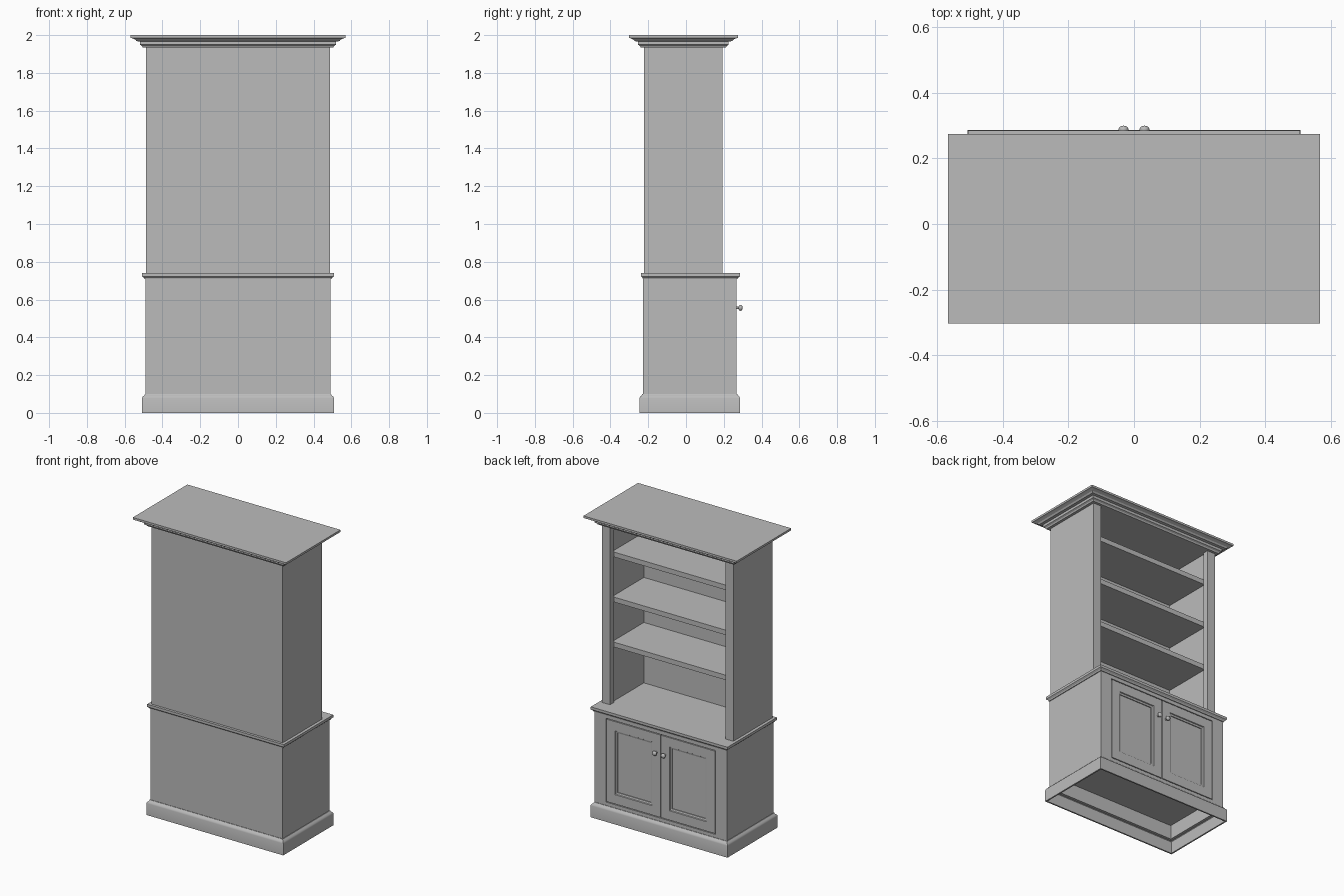
import bpy, bmesh, math
from mathutils import Matrix, Vector

cube = bpy.data.objects.get("Cube")
if cube:
    bpy.data.objects.remove(cube, do_unlink=True)

paint = bpy.data.materials.new("grey_paint")
paint.use_nodes = True
GREY = (0.5, 0.5, 0.5, 1)
paint.diffuse_color = GREY
paint.node_tree.nodes["Principled BSDF"].inputs["Base Color"].default_value = GREY


def finish(name, bm, smooth=None):
    """Turn a bmesh into a painted object."""
    bmesh.ops.recalc_face_normals(bm, faces=bm.faces)
    mesh = bpy.data.meshes.new(name)
    bm.to_mesh(mesh)
    bm.free()
    obj = bpy.data.objects.new(name, mesh)
    bpy.context.collection.objects.link(obj)
    mesh.materials.append(paint)
    if smooth:
        bpy.ops.object.select_all(action="DESELECT")
        obj.select_set(True)
        bpy.context.view_layer.objects.active = obj
        bpy.ops.object.shade_smooth_by_angle(angle=math.radians(smooth))
    return obj


def box(name, x0, x1, y0, y1, z0, z1):
    bm = bmesh.new()
    size = Vector((x1 - x0, y1 - y0, z1 - z0))
    mid = Vector((x0 + x1, y0 + y1, z0 + z1)) / 2
    bmesh.ops.create_cube(bm, size=1, matrix=Matrix.Translation(mid) @ Matrix.Diagonal(size).to_4x4())
    return finish(name, bm)


def loft(name, rect, profile, upright=True, closed=False, smooth=None):
    """Sweep (offset, level) points round a rectangle, along z or along y."""
    a0, a1, b0, b1 = rect
    bm = bmesh.new()
    rings = []
    for off, h in profile:
        corners = [(a0 - off, b0 - off), (a1 + off, b0 - off), (a1 + off, b1 + off), (a0 - off, b1 + off)]
        rings.append([bm.verts.new((a, b, h) if upright else (a, h, b)) for a, b in corners])
    pairs = list(zip(rings, rings[1:]))
    if closed:
        pairs.append((rings[-1], rings[0]))
    else:
        bm.faces.new(rings[0])
        bm.faces.new(rings[-1])
    for low, high in pairs:
        for i in range(4):
            j = (i + 1) % 4
            bm.faces.new((low[i], low[j], high[j], high[i]))
    return finish(name, bm, smooth)


# Main sizes
LX, LB, LF = 0.49, -0.228, 0.268       # lower cabinet half width, rear, open side
UX, UB, UF = 0.487, -0.222, 0.194      # bookcase half width, rear, open side
COUNTER, CROWN, T = 0.74, 1.935, 0.018
OPEN_X, OPEN_LOW, OPEN_TOP = 0.406, 0.122, 0.684

# Plinth moulding, hollow underneath
loft("plinth", (-LX, LX, LB, LF),
     [(0.008, 0), (0.018, 0), (0.018, 0.078), (0.015, 0.086), (0.007, 0.092), (0.003, 0.1), (-0.01, 0.1), (0.008, 0.08)],
     closed=True, smooth=35)

# Lower cabinet
box("cabinet_back", -LX, LX, LB, LB + T, 0.08, 0.712)
box("cabinet_floor", -LX + T, LX - T, LB + T, LF - T, 0.175, 0.19)
box("door_backing", -LX + T, LX - T, LF - 0.03, LF - 0.022, 0.1, 0.712)
for side, s in (("left", 1), ("right", -1)):
    x0, x1 = sorted((s * (LX - T), s * LX))
    box(side + "_cabinet_side", x0, x1, LB + T, LF - T, 0.08, 0.712)
    x0, x1 = sorted((s * OPEN_X, s * LX))
    box(side + "_cabinet_stile", x0, x1, LF - T, LF, 0.08, 0.712)
box("cabinet_top_rail", -OPEN_X, OPEN_X, LF - T, LF, OPEN_TOP, 0.712)
box("cabinet_bottom_rail", -OPEN_X, OPEN_X, LF - T, LF, 0.08, OPEN_LOW)

# Counter with moulded edge
loft("counter", (-LX, LX, -0.222, LF),
     [(0, 0.708), (0.005, 0.708), (0.008, 0.715), (0.013, 0.719), (0.017, 0.723), (0.017, COUNTER)])

# Doors with recessed panels, and knobs
STILE = 0.062
for side, s in (("left", 1), ("right", -1)):
    x0, x1 = sorted((s * 0.003, s * (OPEN_X - 0.005)))
    z0, z1 = OPEN_LOW + 0.005, OPEN_TOP - 0.005
    loft(side + "_door", (x0, x1, z0, z1),
         [(0, LF - 0.022), (0, LF), (-STILE, LF), (-STILE - 0.003, LF - 0.005),
          (-STILE - 0.014, LF - 0.008), (-STILE - 0.014, LF - 0.014)], upright=False)

    bm = bmesh.new()
    outline = [(0, -0.002), (0.007, -0.002), (0.006, 0.01), (0.013, 0.014), (0.016, 0.02),
               (0.013, 0.027), (0.007, 0.031), (0, 0.032)]
    verts = [bm.verts.new((r, y, 0)) for r, y in outline]
    edges = [bm.edges.new(pair) for pair in zip(verts, verts[1:])]
    bmesh.ops.spin(bm, geom=verts + edges, cent=(0, 0, 0), axis=(0, 1, 0),
                   angle=math.tau, steps=20, use_merge=True)
    bmesh.ops.remove_doubles(bm, verts=bm.verts, dist=0.0001)
    knob = finish(side + "_knob", bm, 50)
    knob.location = (s * 0.032, LF, 0.556)

# Bookcase
INNER_X, INNER_B, SHELF_F = 0.44, UB + 0.04, UF - 0.04
box("bookcase_back", -UX, UX, UB, INNER_B, COUNTER, CROWN)
for side, s in (("left", 1), ("right", -1)):
    x0, x1 = sorted((s * INNER_X, s * UX))
    box(side + "_bookcase_side", x0, x1, INNER_B, SHELF_F, COUNTER, CROWN)
    x0, x1 = sorted((s * 0.428, s * UX))
    box(side + "_bookcase_stile", x0, x1, SHELF_F, UF, COUNTER, CROWN)
for i in range(3):
    top = 1.145 + 0.302 * i
    box("shelf_%d" % (i + 1), -INNER_X, INNER_X, INNER_B, SHELF_F, top - 0.033, top)

# Crown moulding and top
loft("crown", (-UX, UX, UB, UF),
     [(0, CROWN), (0.018, CROWN), (0.022, 1.943), (0.032, 1.949), (0.032, 1.966),
      (0.05, 1.968), (0.058, 1.977), (0.072, 1.983), (0.081, 1.986), (0.081, 2)])
